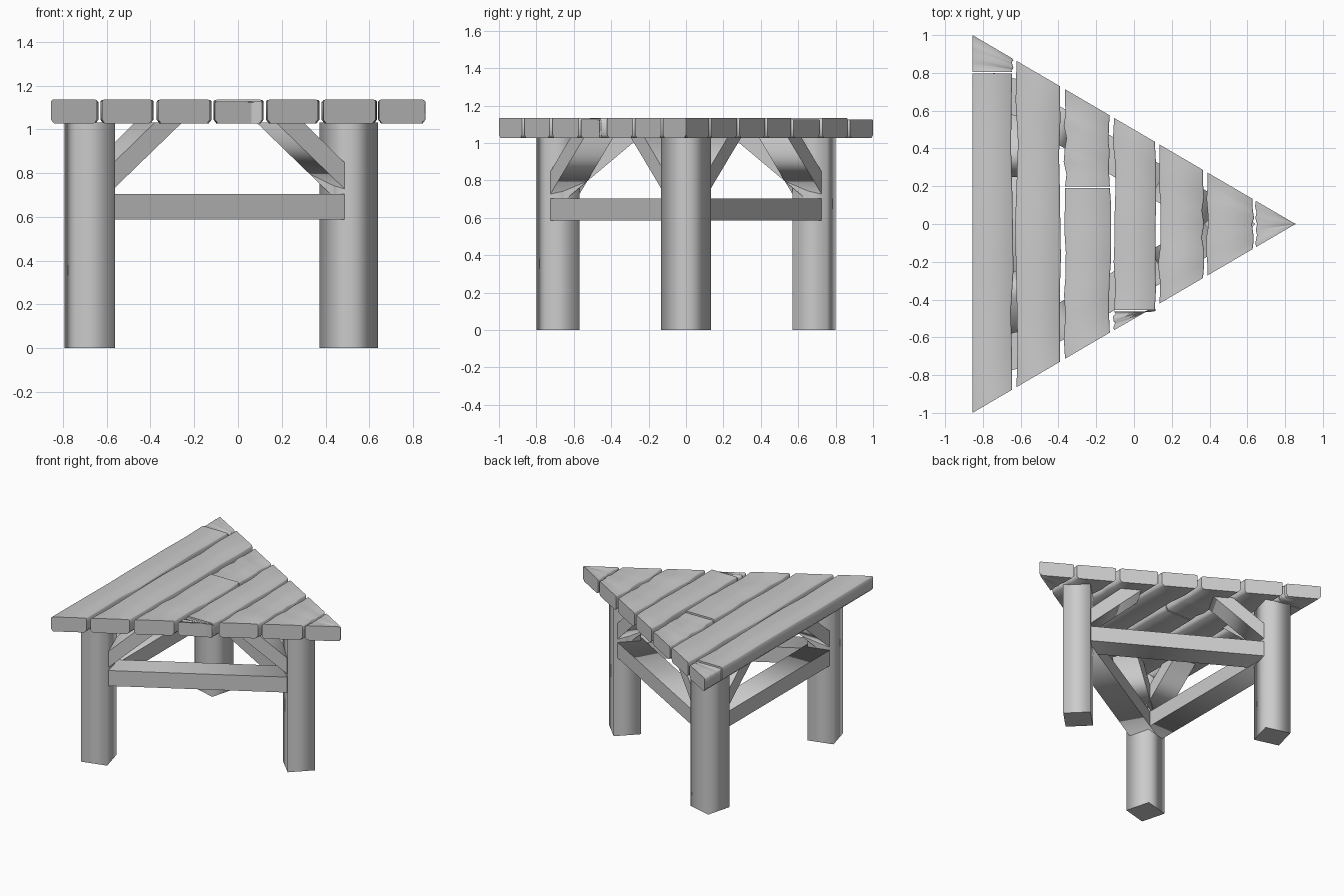
import bpy, bmesh, math, random
from mathutils import Vector

random.seed(4)
if "Cube" in bpy.data.objects:
    bpy.data.objects.remove(bpy.data.objects["Cube"])

wood = bpy.data.materials.new("weathered grey wood")
GREY = (0.6, 0.6, 0.6, 1)
wood.diffuse_color = GREY
wood.use_nodes = True
wood.node_tree.nodes["Principled BSDF"].inputs["Base Color"].default_value = GREY

TIP, BASE = 0.855, -0.855          # triangle apex and long edge in x
TOP, UNDER = 1.135, 1.03           # tabletop surfaces
BEAM_HALF = 0.09


def loft(name, rings):
    """Skin matching rings of points: soft sides, crisp end caps."""
    bm = bmesh.new()
    loops = [[bm.verts.new(p) for p in ring] for ring in rings]
    n = len(loops[0])
    for a, b in zip(loops, loops[1:]):
        for i in range(n):
            j = (i + 1) % n
            bm.faces.new((a[i], a[j], b[j], b[i]))
    caps = [bm.faces.new(loops[0]), bm.faces.new(loops[-1])]
    bmesh.ops.recalc_face_normals(bm, faces=bm.faces)
    for f in bm.faces:
        f.smooth = True
    for cap in caps:
        for e in cap.edges:
            e.smooth = False
    mesh = bpy.data.meshes.new(name)
    bm.to_mesh(mesh)
    bm.free()
    mesh.materials.append(wood)
    obj = bpy.data.objects.new(name, mesh)
    bpy.context.collection.objects.link(obj)
    return obj


# Square legs, each turned with its corner to the table centre
corners = {}
for label, deg in (("left", 0), ("back", 120), ("front", 240)):
    out = math.radians(deg)
    c = Vector((-0.283 + 0.79 * math.cos(out), 0.79 * math.sin(out), 0))
    corners[label] = c
    square = [c + Vector((math.cos(out + k * math.pi / 2), math.sin(out + k * math.pi / 2), 0)) * 0.134
              for k in range(4)]
    loft(label + "_leg", [[p + Vector((0, 0, z)) for p in square] for z in (0, UNDER)])


def beam(name, start, along, profile):
    """Extrude a (distance, height) profile sideways about a leg-to-leg line."""
    side = Vector((along.y, -along.x, 0)) * BEAM_HALF
    ring = [start + along * t + Vector((0, 0, z)) for t, z in profile]
    loft(name, [[p + side * s for p in ring] for s in (-1, 1)])


# Stretchers and the diagonal braces above their ends
for a, b in (("left", "front"), ("front", "back"), ("back", "left")):
    span = corners[b] - corners[a]
    along = span.normalized()
    beam(f"{a}_{b}_stretcher", corners[a], along,
         [(0.03, 0.587), (span.length - 0.03, 0.587), (span.length - 0.03, 0.703), (0.03, 0.703)])
    for start, direction, tag in ((a, along, b), (b, -along, a)):
        beam(f"{start}_brace_towards_{tag}", corners[start], direction,
             [(0.03, 0.69), (0.03, 0.81), (0.29, UNDER), (0.435, UNDER)])


def half_length(x):
    return (TIP - x) / (TIP - BASE)


def plank(name, x0, x1, low=None, high=None, drop=0):
    """Rough board along y, mitred to the triangle unless cut at low or high."""
    steps = 9
    straight = x0 == BASE
    rings = []
    for s in range(steps):
        u = s / (steps - 1)
        rough = 0.008 if 0 < s < steps - 1 else 0
        a = x0 + (0 if straight else random.uniform(-rough, rough))
        b = x1 + random.uniform(-rough, rough)
        t = TOP - drop - random.uniform(0, rough * 0.6)
        c = 0.014
        ring = []
        for x, z in ((a + c, UNDER - 0.004), (b - c, UNDER - 0.004), (b, UNDER + c), (b, t - c * 0.5),
                     (b - c * 0.5, t), (a + c * 0.5, t), (a, t - c * 0.5), (a, UNDER + c)):
            h = half_length(min(x, TIP))
            y_low = -h if low is None else low
            y_high = h if high is None else high
            ring.append((x, y_low + (y_high - y_low) * u, z))
        rings.append(ring)
    loft(name, rings)


# Tabletop boards: x range and optional cross cut
boards = [(BASE, -0.645, 0.8), (-0.622, -0.392, None), (-0.365, -0.128, 0.195), (-0.105, 0.11, -0.46),
          (0.135, 0.365, None), (0.39, 0.628, None), (0.645, 0.852, None)]
for i, (x0, x1, cut) in enumerate(boards, 1):
    if cut is None:
        plank(f"tabletop_board_{i}", x0, x1)
    else:
        plank(f"tabletop_board_{i}_front", x0, x1, high=cut - 0.004, drop=0.008 if cut < 0 else 0)
        plank(f"tabletop_board_{i}_back", x0, x1, low=cut + 0.004, drop=0.008 if cut > 0 else 0)
